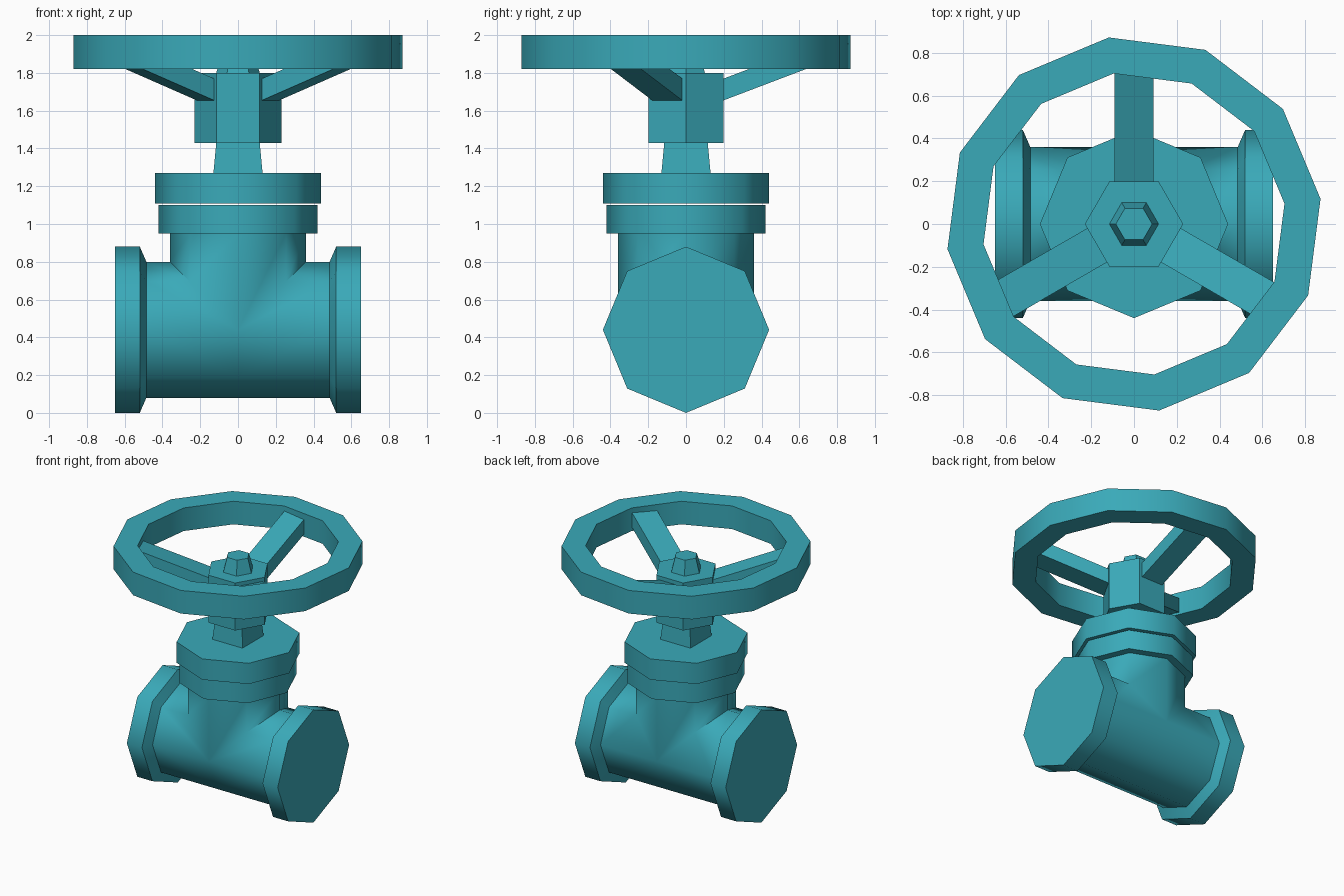
import bpy, bmesh
from math import cos, sin, pi, radians

if "Cube" in bpy.data.objects:
    bpy.data.objects.remove(bpy.data.objects["Cube"])

paint = bpy.data.materials.new("teal_paint")
paint.diffuse_color = (0.042, 0.40, 0.485, 1)
paint.use_nodes = True
paint.node_tree.nodes["Principled BSDF"].inputs["Base Color"].default_value = paint.diffuse_color


def finish(bm, name, angle=50):
    bmesh.ops.remove_doubles(bm, verts=bm.verts[:], dist=1e-4)
    bmesh.ops.recalc_face_normals(bm, faces=bm.faces[:])
    mesh = bpy.data.meshes.new(name)
    bm.to_mesh(mesh)
    bm.free()
    obj = bpy.data.objects.new(name, mesh)
    bpy.context.collection.objects.link(obj)
    mesh.materials.append(paint)
    bpy.ops.object.select_all(action='DESELECT')
    obj.select_set(True)
    bpy.context.view_layer.objects.active = obj
    bpy.ops.object.shade_smooth_by_angle(angle=radians(angle))
    return obj


def circle(n, r, start=0.0):
    return [(r * cos(start + 2 * pi * i / n), r * sin(start + 2 * pi * i / n)) for i in range(n)]


def loft(bm, rings, cap_start=False, cap_end=False, closed=False):
    loops = [[bm.verts.new(p) for p in ring] for ring in rings]
    pairs = list(zip(loops, loops[1:]))
    if closed:
        pairs.append((loops[-1], loops[0]))
    for a, b in pairs:
        for i in range(len(a)):
            j = (i + 1) % len(a)
            bm.faces.new((a[i], a[j], b[j], b[i]))
    if cap_start:
        bm.faces.new(loops[0])
    if cap_end:
        bm.faces.new(loops[-1])


def turned(name, n, profile, start=0.0, closed=False):
    """Faceted upright part from (radius, height) pairs."""
    bm = bmesh.new()
    rings = [[(x, y, z) for x, y in circle(n, r, start)] for r, z in profile]
    loft(bm, rings, not closed, not closed, closed)
    return finish(bm, name)


# Tee-shaped body: two flanged pipe halves and a neck meeting along a mitre
AXIS, PIPE = 0.44, 0.36
bm = bmesh.new()
for side in (-1, 1):
    rings = [[(side * x, y, AXIS + h) for y, h in circle(8, r)]
             for x, r in ((0.65, 0.44), (0.52, 0.44), (0.485, PIPE))]
    rings.append([(side * max(0, h), y, AXIS + h) for y, h in circle(8, PIPE)])
    loft(bm, rings, cap_start=True)
neck = circle(8, PIPE)
loft(bm, [[(x, y, AXIS + abs(x)) for x, y in neck], [(x, y, 0.95) for x, y in neck]])
finish(bm, "valve_body")

# Bonnet flanges with a hairline gap
turned("lower_bonnet_flange", 8, [(0.42, 0.95), (0.42, 1.101)])
turned("upper_bonnet_flange", 8, [(0.44, 1.108), (0.44, 1.27)])

# Square tapered stem, hexagonal hub and nut
turned("stem", 4, [(0.13 * 2 ** 0.5, 1.27), (0.115 * 2 ** 0.5, 1.43)], pi / 4)
turned("wheel_hub", 6, [(0.23, 1.43), (0.23, 1.80)])
turned("stem_nut", 6, [(0.115, 1.80), (0.085, 1.91)])

# Handwheel rim
turned("handwheel_rim", 12, [(0.88, 1.82), (0.88, 2.0), (0.71, 2.0), (0.71, 1.82)],
       radians(7.7), closed=True)

# Three rising spokes
for k in range(3):
    bm = bmesh.new()
    ends = []
    for r in (0.18, 0.73):
        z = 1.655 + 0.38 * (r - 0.2)
        ends.append([(r, -0.092, z), (r, 0.092, z), (r, 0.092, z + 0.115), (r, -0.092, z + 0.115)])
    loft(bm, ends, True, True)
    spoke = finish(bm, f"spoke_{k + 1}")
    spoke.rotation_euler.z = pi / 2 + k * 2 * pi / 3
